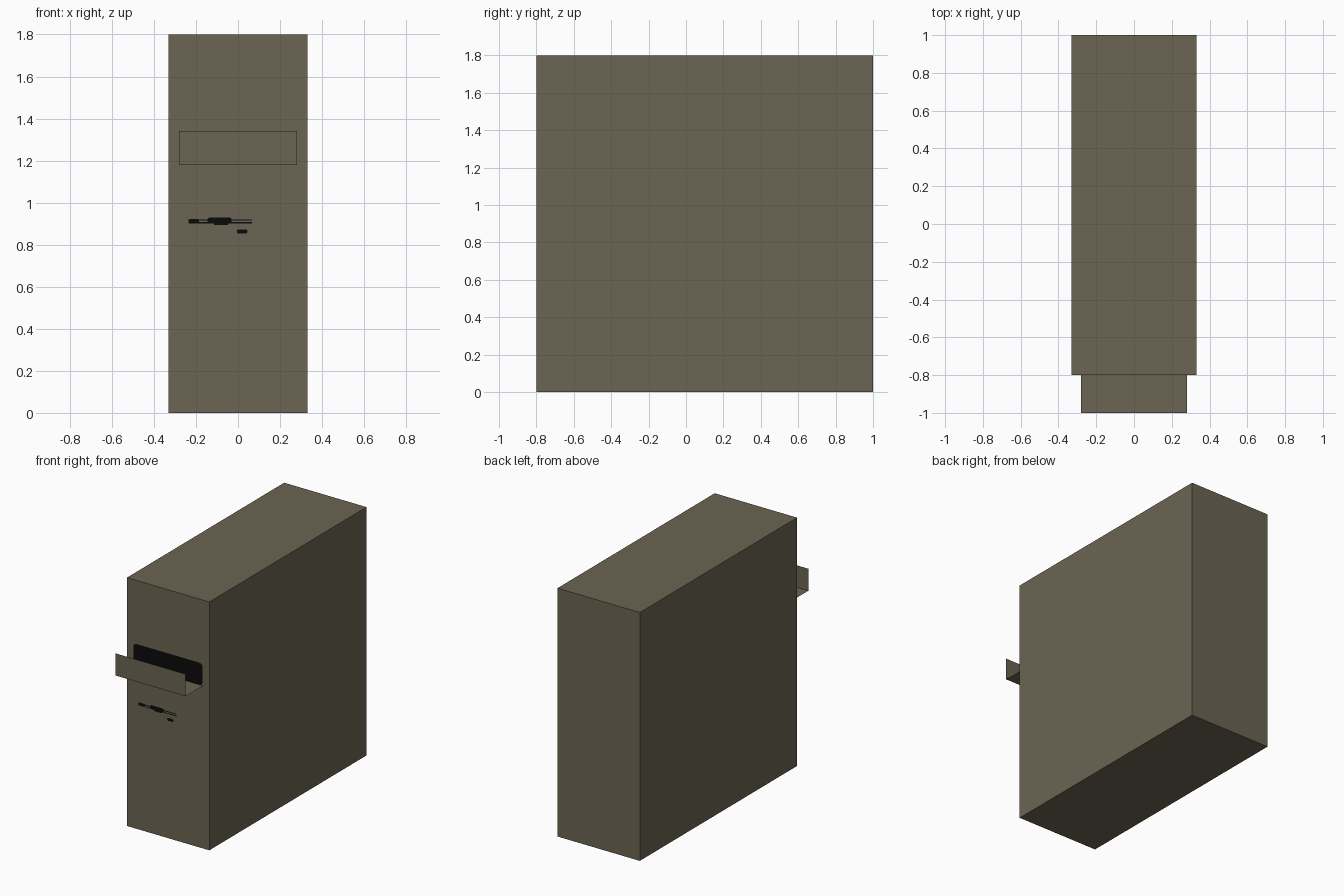
import bpy, math

if "Cube" in bpy.data.objects:
    bpy.data.objects.remove(bpy.data.objects["Cube"])


def material(name, rgb):
    m = bpy.data.materials.new(name)
    m.diffuse_color = (*rgb, 1)
    m.use_nodes = True
    m.node_tree.nodes["Principled BSDF"].inputs["Base Color"].default_value = m.diffuse_color
    return m


olive = material("olive_grey", (0.147, 0.128, 0.085))
black = material("black", (0.003, 0.003, 0.003))

FRONT = -0.8  # front face of the cabinet


def mesh_object(name, verts, faces, mat):
    me = bpy.data.meshes.new(name)
    me.from_pydata(verts, [], faces)
    me.materials.append(mat)
    ob = bpy.data.objects.new(name, me)
    bpy.context.collection.objects.link(ob)
    return ob


def front_plate(name, x0, x1, z0, z1, r):
    """Thin painted plate with rounded corners just in front of the cabinet."""
    pts = []
    corners = [(x1 - r, z1 - r, 0), (x0 + r, z1 - r, 90),
               (x0 + r, z0 + r, 180), (x1 - r, z0 + r, 270)]
    for cx, cz, start in corners:
        for k in range(4):
            a = math.radians(start + 30 * k)
            pts.append((cx + r * math.cos(a), FRONT - 0.002, cz + r * math.sin(a)))
    return mesh_object(name, pts, [tuple(reversed(range(len(pts))))], black)


# Cabinet body
bpy.ops.mesh.primitive_cube_add(size=1, location=(0, 0.1, 0.9))
body = bpy.context.object
body.name = "cabinet_body"
body.scale = (0.66, 1.8, 1.8)
body.data.materials.append(olive)

# Open-ended sheet tray: floor plus upright front lip
w = 0.28
tray = mesh_object(
    "tray",
    [(-w, FRONT, 1.18), (w, FRONT, 1.18), (-w, -1, 1.18), (w, -1, 1.18),
     (-w, -1, 1.34), (w, -1, 1.34)],
    [(0, 2, 3, 1), (2, 3, 5, 4)], olive)

# Dark slot behind the tray
front_plate("slot", -0.278, 0.278, 1.18, 1.34, 0.025)

# Small dark marks below the tray
marks = [(-0.235, 0.067, 0.914, 0.920, 0.002),
         (-0.235, 0.067, 0.901, 0.907, 0.002),
         (-0.235, -0.185, 0.902, 0.923, 0.008),
         (-0.145, -0.030, 0.902, 0.929, 0.010),
         (-0.115, -0.045, 0.893, 0.908, 0.006),
         (-0.005, 0.045, 0.853, 0.873, 0.008)]
for i, m in enumerate(marks):
    mark = front_plate(f"front_mark_{i + 1}", *m)
    mark.location.y = -0.0003 * i
